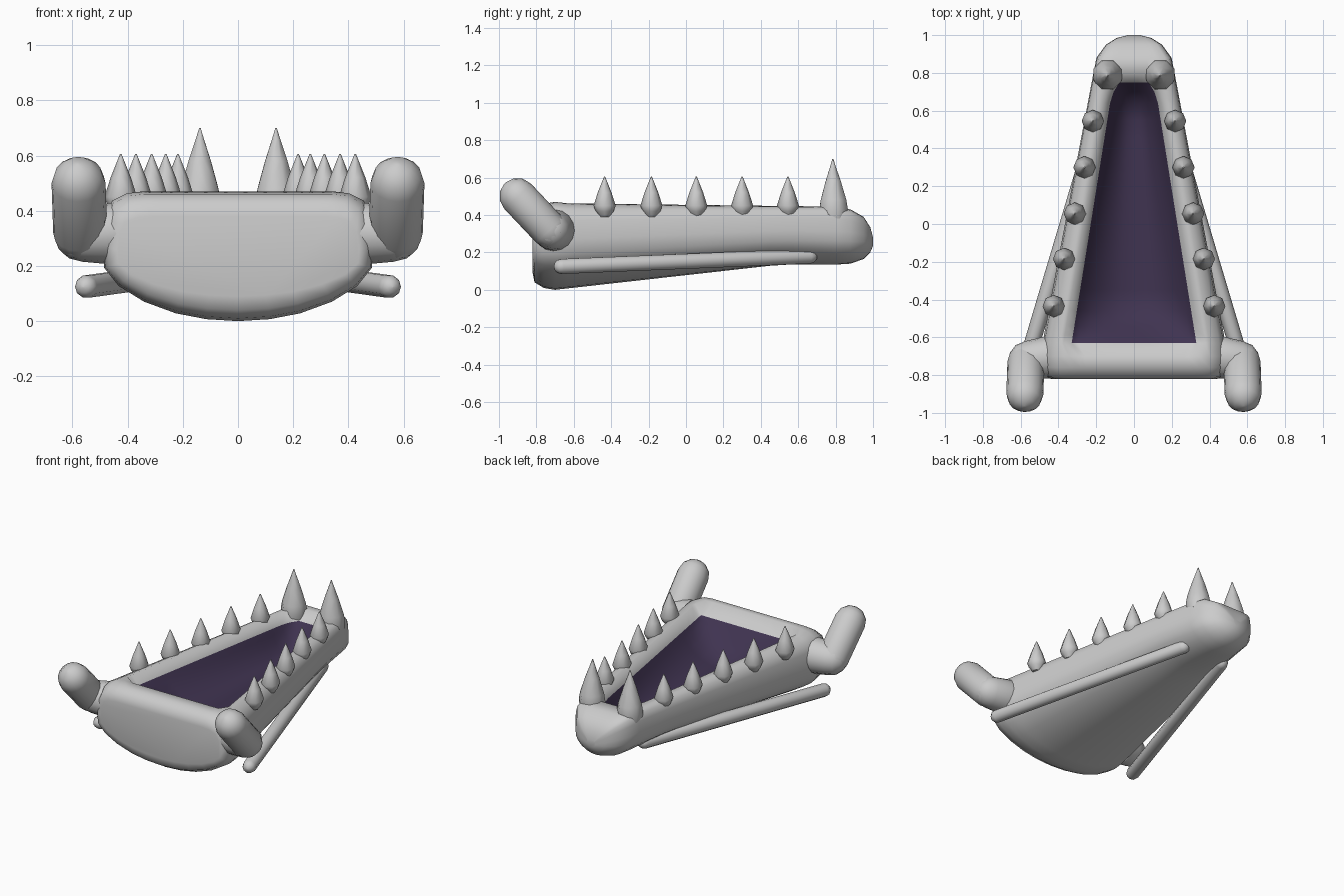
import bpy, bmesh, math
from mathutils import Vector

if "Cube" in bpy.data.objects:
    bpy.data.objects.remove(bpy.data.objects["Cube"])


def material(name, rgb):
    m = bpy.data.materials.new(name)
    m.diffuse_color = (*rgb, 1)
    m.use_nodes = True
    m.node_tree.nodes["Principled BSDF"].inputs["Base Color"].default_value = m.diffuse_color
    return m


GREY = material("bone_grey", (0.60, 0.60, 0.60))
PURPLE = material("mouth_purple", (0.050, 0.033, 0.081))


def finish(name, bm, mats, mirror=False, angle=50):
    bmesh.ops.recalc_face_normals(bm, faces=bm.faces)
    me = bpy.data.meshes.new(name)
    bm.to_mesh(me)
    bm.free()
    ob = bpy.data.objects.new(name, me)
    bpy.context.collection.objects.link(ob)
    for m in mats:
        me.materials.append(m)
    bpy.ops.object.select_all(action='DESELECT')
    ob.select_set(True)
    bpy.context.view_layer.objects.active = ob
    bpy.ops.object.shade_smooth_by_angle(angle=math.radians(angle))
    if mirror:
        ob.modifiers.new("mirror", 'MIRROR')
    return ob


def loft(bm, rings):
    """Skin closed rings of equal length and cap both ends."""
    vs = [[bm.verts.new(p) for p in r] for r in rings]
    n = len(vs[0])
    faces = []
    for a, b in zip(vs, vs[1:]):
        faces.append([bm.faces.new((a[i], a[(i + 1) % n], b[(i + 1) % n], b[i]))
                      for i in range(n)])
    bm.faces.new(vs[0])
    bm.faces.new(vs[-1])
    return faces


def spin(name, a, b, profile, sides, angle=50):
    """Round part on the line a-b; profile is (distance from a, radius). Mirrored in x."""
    a, b = Vector(a), Vector(b)
    d = (b - a).normalized()
    q = d.to_track_quat('Z', 'Y')
    rings = [[a + d * t + q @ Vector((r * math.cos(k * math.tau / sides),
                                      r * math.sin(k * math.tau / sides), 0))
              for k in range(sides)] for t, r in profile]
    bm = bmesh.new()
    loft(bm, rings)
    return finish(name, bm, [GREY], True, angle)


def capsule(name, a, b, ra, rb, sides=16):
    length = (Vector(b) - Vector(a)).length
    angs = [math.radians(x) for x in (4, 30, 60, 90)]
    prof = [(-ra * math.cos(t), ra * math.sin(t)) for t in angs]
    prof += [(length + rb * math.cos(t), rb * math.sin(t)) for t in reversed(angs)]
    return spin(name, a, b, prof, sides)


# jaw body: lofted hull with a hollowed, purple top
BACK, FRONT = -0.63, 0.75
rows = [(-0.82, 0.43, 0.09, 0.38), (-0.81, 0.46, 0.04, 0.43),
        (-0.76, 0.475, 0.01, 0.46), (-0.70, 0.48, 0.0, 0.47)]
for y in [BACK, -0.59, -0.54, -0.46] + [-0.35 + 0.1 * i for i in range(10)] + [0.64, 0.70, FRONT, 0.80]:
    rows.append((y, 0.475 - 0.185 * (y + 0.63), min(0.135, 0.008 + 0.112 * (y + 0.63)),
                 0.462 - 0.012 * (y + 0.63)))
rows += [(0.88, 0.195, 0.14, 0.43), (0.95, 0.145, 0.165, 0.39),
         (0.985, 0.09, 0.20, 0.335), (1.0, 0.03, 0.235, 0.28)]

# half section of the hull: (fraction of width, fraction of height)
SIDE = [(0.84, 0.985), (0.95, 0.93), (1.0, 0.80), (1.02, 0.58), (1.01, 0.41), (0.90, 0.27),
        (0.71, 0.15), (0.47, 0.06), (0.24, 0.015)]
TOP = [1, 0.9, 0.75, 0.5, 0.25, 0, -0.25, -0.5, -0.75, -0.9, -1]

rings = []
for y, w, zb, zt in rows:
    h = zt - zb
    hollow = BACK - 0.001 <= y <= FRONT + 0.001
    inner = 0.33 - 0.16 * (y + 0.63) if hollow else w * (0.6 if y < 0 else 0.4)
    if hollow and y > 0.67:
        inner *= 0.92 if y < 0.72 else 0.7
    zi = zt - 0.06 if hollow else zt
    ease = 0
    if hollow:
        ease = max(0, min(1, (y - BACK) / 0.16, (FRONT - y) / 0.13))
    depth = min(0.16, zi - zb - 0.09) * ease
    crest = inner + 0.3 * (w - inner)
    right = [(crest, zt)] + [(max(crest + 0.01, w * u) if v > 0.95 else w * u, zb + h * v)
                             for u, v in SIDE]
    ring = [(-x, z) for x, z in right] + [(0, zb)] + right[::-1]
    ring += [(inner * t, zi - depth * (1 - abs(t) ** 2.5)) for t in TOP]
    rings.append([Vector((x, y, z)) for x, z in ring])

bm = bmesh.new()
strips = loft(bm, rings)
first = 2 * (len(SIDE) + 1) + 1
for i, strip in enumerate(strips):
    mid = (rows[i][0] + rows[i + 1][0]) / 2
    if BACK < mid < FRONT:
        for f in strip[first:first + len(TOP) - 1]:
            f.material_index = 1
finish("jaw_body", bm, [GREY, PURPLE], angle=70)

# hinge arms and the webs that join them to the body
capsule("hinge_arm", (0.572, -0.73, 0.32), (0.578, -0.90, 0.50), 0.098, 0.098)
capsule("hinge_web", (0.41, -0.70, 0.318), (0.565, -0.72, 0.315), 0.117, 0.1)

# thin rods along the lower edges, sinking into the body towards the front
capsule("side_rod", (0.55, -0.665, 0.125), (0.155, 0.66, 0.18), 0.042, 0.042, 10)

# side teeth
for i, (x, y) in enumerate([(0.425, -0.435), (0.37, -0.185), (0.313, 0.055),
                            (0.262, 0.30), (0.218, 0.545)]):
    spin(f"side_tooth_{i + 1}", (x, y, 0.39), (x, y, 0.61),
         [(0, 0.025), (0.03, 0.048), (0.06, 0.059), (0.13, 0.037), (0.19, 0.013), (0.215, 0.003)], 8)

# large front teeth
spin("front_tooth", (0.14, 0.79, 0.38), (0.138, 0.785, 0.70),
     [(0, 0.075), (0.05, 0.082), (0.10, 0.074), (0.20, 0.044), (0.28, 0.016), (0.32, 0.003)], 8)
